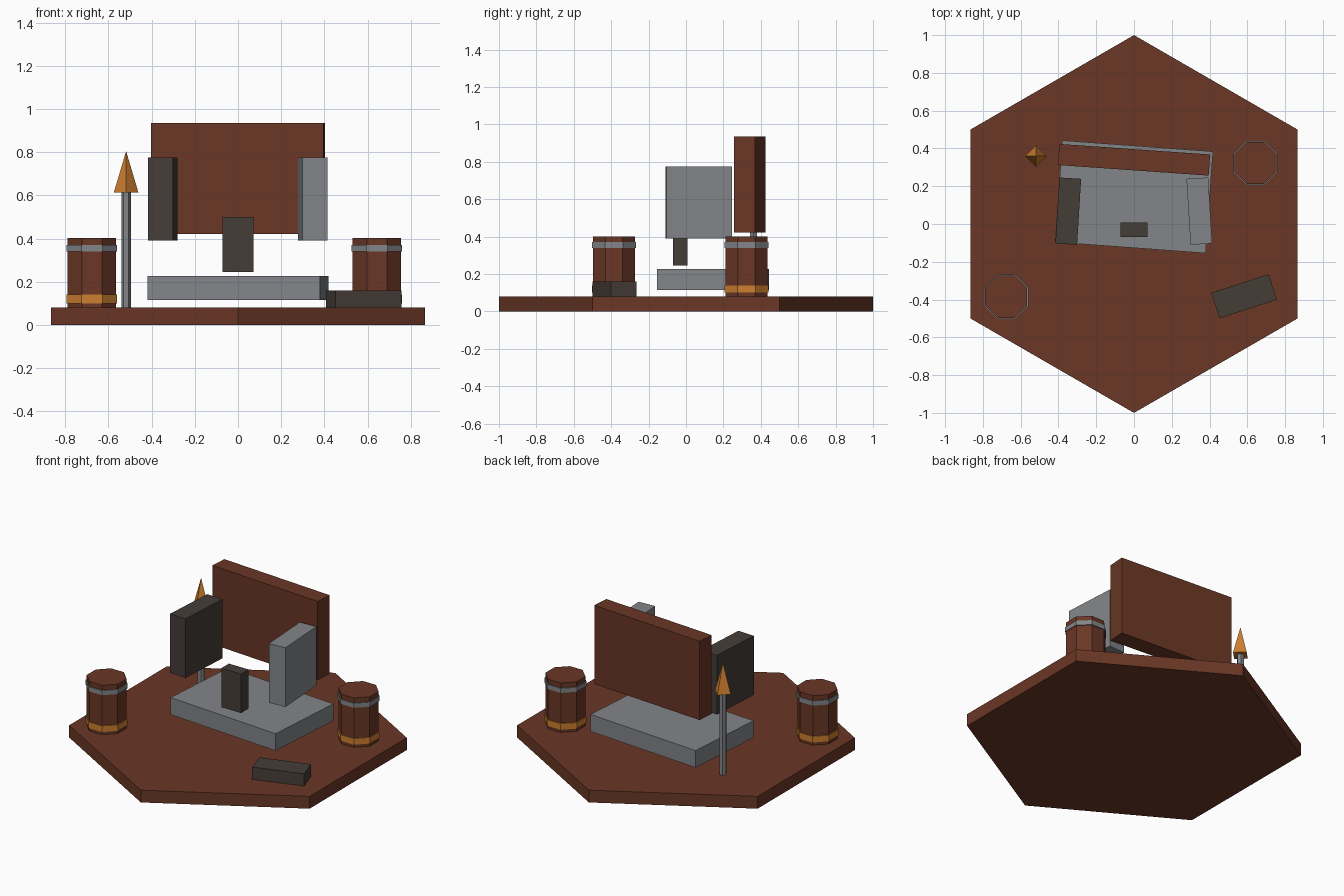
import bpy, math

cube = bpy.data.objects.get("Cube")
if cube:
    bpy.data.objects.remove(cube, do_unlink=True)


def material(name, rgb):
    m = bpy.data.materials.new(name)
    m.use_nodes = True
    m.diffuse_color = (*rgb, 1)
    m.node_tree.nodes["Principled BSDF"].inputs["Base Color"].default_value = (*rgb, 1)
    return m


WOOD = material("red brown wood", (0.143, 0.038, 0.019))
STONE = material("grey stone", (0.225, 0.235, 0.25))
DARK = material("dark stone", (0.06, 0.047, 0.039))
GOLD = material("gold", (0.61, 0.21, 0.029))


def finish(name, mat):
    ob = bpy.context.object
    ob.name = name
    ob.data.materials.append(mat)
    return ob


def box(name, mat, x, y, z0, z1, width, depth, turn=0):
    bpy.ops.mesh.primitive_cube_add(size=1, location=(x, y, (z0 + z1) / 2),
                                    rotation=(0, 0, math.radians(turn)))
    ob = finish(name, mat)
    ob.scale = (width, depth, z1 - z0)
    return ob


def prism(name, mat, x, y, z0, z1, sides, radius, turn=0, tip=None):
    bpy.ops.mesh.primitive_cone_add(vertices=sides, radius1=radius,
                                    radius2=radius if tip is None else tip,
                                    depth=z1 - z0, location=(x, y, (z0 + z1) / 2),
                                    rotation=(0, 0, math.radians(turn)))
    return finish(name, mat)


# Hexagonal ground tile
FLOOR = 0.08
prism("base", WOOD, 0, 0, 0, FLOOR, 6, 1)

# Throne: seat slab, back panel, two arms and a small front block
box("seat", STONE, 0, 0.144, 0.115, 0.226, 0.8, 0.54, -4.2)
box("back_panel", WOOD, 0, 0.34, 0.422, 0.935, 0.8, 0.112, -4)
box("right_arm", DARK, -0.348, 0.068, 0.39, 0.775, 0.115, 0.35, -3.5)
box("left_arm", STONE, 0.346, 0.068, 0.39, 0.775, 0.115, 0.35, 3.5)
box("front_block", DARK, 0, -0.031, 0.246, 0.5, 0.142, 0.078)

# Loose brick
box("brick", DARK, 0.5825, -0.3825, FLOOR, 0.16, 0.32, 0.142, 18)

# Octagonal barrels with metal hoops
for side, x, y in (("right", -0.677, -0.385), ("left", 0.643, 0.323)):
    prism(side + "_barrel", WOOD, x, y, FLOOR, 0.402, 8, 0.121, 22.5)
    prism(side + "_lower_hoop", GOLD, x, y, 0.1, 0.14, 8, 0.127, 22.5)
    prism(side + "_upper_hoop", STONE, x, y, 0.34, 0.37, 8, 0.127, 22.5)

# Spear
prism("spear_pole", STONE, -0.518, 0.36, FLOOR, 0.615, 6, 0.022, 30)
prism("spear_head", GOLD, -0.518, 0.36, 0.613, 0.805, 4, 0.057, 0, 0)
